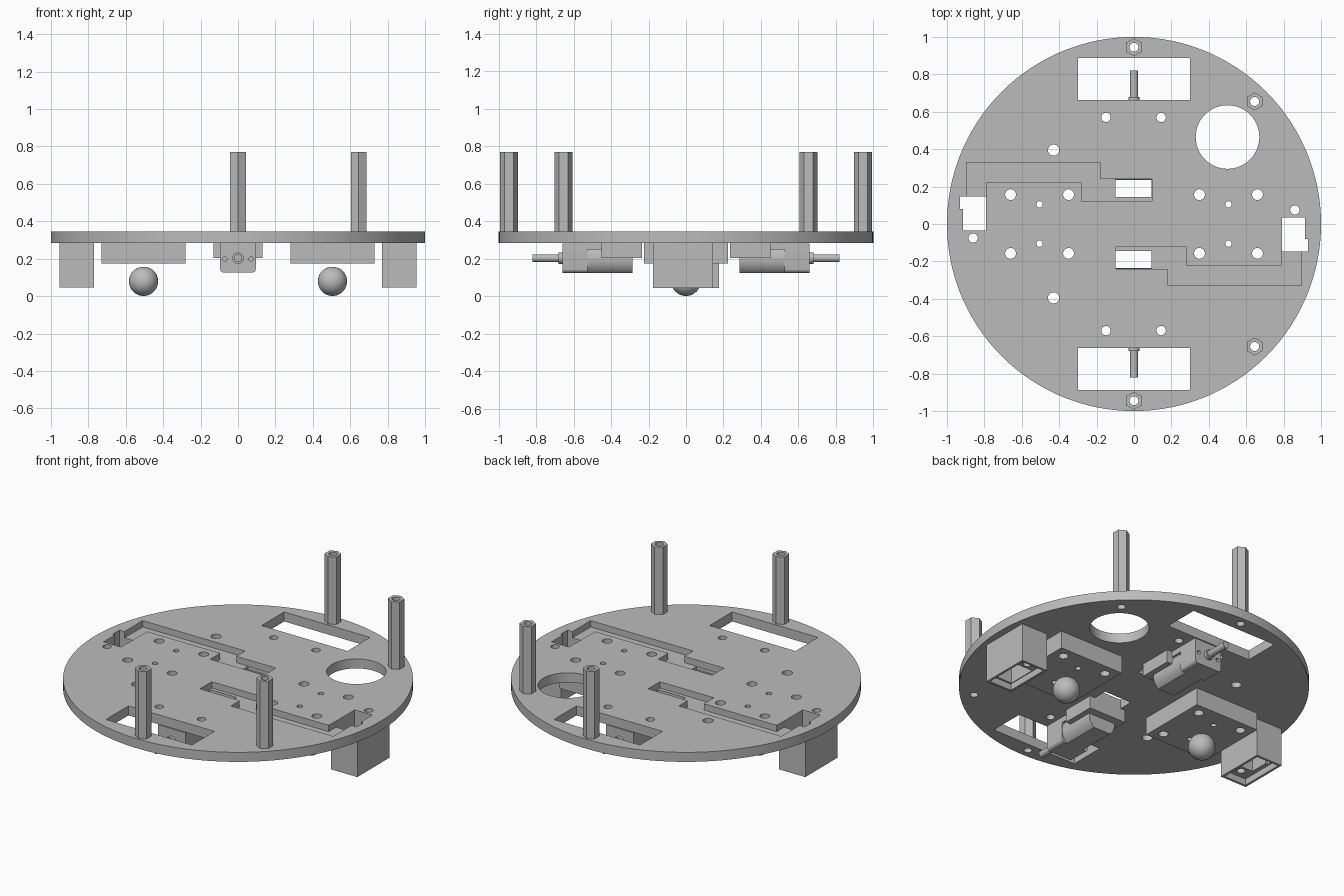
import bpy, bmesh, math
from mathutils import Matrix

cube = bpy.data.objects.get("Cube")
if cube:
    bpy.data.objects.remove(cube, do_unlink=True)

grey = bpy.data.materials.new("plain grey")
grey.use_nodes = True
grey.diffuse_color = (0.5, 0.5, 0.5, 1)
grey.node_tree.nodes["Principled BSDF"].inputs["Base Color"].default_value = (0.5, 0.5, 0.5, 1)


def finish(name, bm):
    bmesh.ops.recalc_face_normals(bm, faces=bm.faces)
    mesh = bpy.data.meshes.new(name)
    bm.to_mesh(mesh)
    bm.free()
    mesh.materials.append(grey)
    obj = bpy.data.objects.new(name, mesh)
    bpy.context.collection.objects.link(obj)
    return obj


def add_box(bm, x, y, z):
    size = [b - a for a, b in (x, y, z)]
    mid = [(a + b) / 2 for a, b in (x, y, z)]
    bmesh.ops.create_cube(bm, size=1, matrix=Matrix.Translation(mid) @ Matrix.Diagonal((*size, 1)))


def add_rod(bm, x, y, z, r, n=32, turn=0):
    m = Matrix.Translation((x, y, sum(z) / 2)) @ Matrix.Rotation(turn, 4, 'Z')
    bmesh.ops.create_cone(bm, cap_ends=True, segments=n, radius1=r, radius2=r, depth=z[1] - z[0], matrix=m)


def add_y_rod(bm, x, z, y, r, n=32):
    m = Matrix.Translation((x, sum(y) / 2, z)) @ Matrix.Rotation(math.pi / 2, 4, 'X')
    bmesh.ops.create_cone(bm, cap_ends=True, segments=n, radius1=r, radius2=r, depth=y[1] - y[0], matrix=m)


def add_prism(bm, points, z):
    face = bm.faces.new([bm.verts.new((x, y, z[0])) for x, y in points])
    out = bmesh.ops.extrude_face_region(bm, geom=[face])
    verts = [g for g in out["geom"] if isinstance(g, bmesh.types.BMVert)]
    bmesh.ops.translate(bm, verts=verts, vec=(0, 0, z[1] - z[0]))


def box(name, x, y, z):
    bm = bmesh.new()
    add_box(bm, x, y, z)
    return finish(name, bm)


def boolean(obj, cutters, operation='DIFFERENCE'):
    for c in cutters:
        mod = obj.modifiers.new("cut", 'BOOLEAN')
        mod.operation, mod.solver, mod.object = operation, 'EXACT', c
    deps = bpy.context.evaluated_depsgraph_get()
    mesh = bpy.data.meshes.new_from_object(obj.evaluated_get(deps))
    obj.modifiers.clear()
    obj.data = mesh


def remove(*objs):
    for o in objs:
        bpy.data.objects.remove(o, do_unlink=True)


def smooth(obj):
    bpy.ops.object.select_all(action='DESELECT')
    obj.select_set(True)
    bpy.context.view_layer.objects.active = obj
    bpy.ops.object.shade_smooth_by_angle(angle=math.radians(30))


BOTTOM, TOP, POST_TOP = 0.285, 0.345, 0.77
THROUGH = (-0.1, 1)
posts = [(0, 0.945), (0, -0.945), (0.645, 0.655), (0.645, -0.655)]

# Cutter for every round hole
bm = bmesh.new()
for x, y in posts:
    add_rod(bm, x, y, THROUGH, 0.024)
add_rod(bm, 0.5, 0.465, THROUGH, 0.17, 64)
for s in (1, -1):
    add_rod(bm, -0.43, 0.395 * s, THROUGH, 0.03)
    add_rod(bm, 0.86 * s, 0.075 * s, THROUGH, 0.025)
    for x in (-0.15, 0.145):
        add_rod(bm, x, 0.57 * s, THROUGH, 0.025)
    for x in (-0.66, -0.35, 0.35, 0.66):
        add_rod(bm, x, 0.157 * s, THROUGH, 0.029)
    for x in (-0.505, 0.505):
        add_rod(bm, x, 0.105 * s, THROUGH, 0.017)
holes = finish("hole_cutter", bm)

# Cutter for wheel windows, cable slots and sensor slots
bm = bmesh.new()
sensor_slot = [(0.79, 0.035), (0.79, -0.148), (0.93, -0.148), (0.93, -0.08), (0.913, -0.08), (0.913, 0.035)]
for s in (1, -1):
    add_box(bm, (-0.3, 0.3), sorted((0.663 * s, 0.888 * s)), THROUGH)
    add_box(bm, (-0.098, 0.093), sorted((0.145 * s, 0.238 * s)), THROUGH)
    add_prism(bm, [(x * s, y * s) for x, y in sensor_slot], THROUGH)
windows = finish("window_cutter", bm)

# Cutter for the two stepped cable channels
bm = bmesh.new()
channel = [(0.895, -0.145), (0.895, -0.328), (0.18, -0.328), (0.18, -0.24), (-0.097, -0.24),
           (-0.097, -0.122), (0.28, -0.122), (0.28, -0.222), (0.788, -0.222), (0.788, -0.145)]
for s in (1, -1):
    add_prism(bm, [(x * s, y * s) for x, y in channel], (TOP - 0.04, 1))
channels = finish("channel_cutter", bm)

# Round base plate
bm = bmesh.new()
add_rod(bm, 0, 0, (BOTTOM, TOP), 1, 128)
plate = finish("base_plate", bm)
boolean(plate, [windows, channels, holes])
smooth(plate)

# Hexagonal standoffs
for i, (x, y) in enumerate(posts):
    bm = bmesh.new()
    add_rod(bm, x, y, (TOP, POST_TOP), 0.048, 6)
    post = finish(f"standoff_{i + 1}", bm)
    if abs(max(v.co.y for v in post.data.vertices) - y - 0.048) > 0.001:
        post.data.transform(Matrix.Translation((x, y, 0)) @ Matrix.Rotation(math.pi / 6, 4, 'Z')
                            @ Matrix.Translation((-x, -y, 0)))
    boolean(post, [holes])

for s, side in ((1, "left"), (-1, "right")):
    # Caster mount block and ball
    mount = box(f"{side}_caster_mount", sorted((0.28 * s, 0.73 * s)), (-0.225, 0.225), (0.175, BOTTOM))
    boolean(mount, [holes])
    bm = bmesh.new()
    bmesh.ops.create_uvsphere(bm, u_segments=32, v_segments=20, radius=0.078,
                              matrix=Matrix.Translation((0.505 * s, 0, 0.079)))
    smooth(finish(f"{side}_caster_ball", bm))

    # Hollow sensor housing with a recessed underside
    housing = box(f"{side}_sensor_housing", sorted((0.77 * s, 0.955 * s)),
                  sorted((-0.175 * s, 0.145 * s)), (0.045, BOTTOM))
    recess = box("recess_cutter", sorted((0.785 * s, 0.94 * s)),
                 sorted((-0.16 * s, 0.13 * s)), (0, 0.085))
    boolean(housing, [recess, windows, holes])
    remove(recess)

for s, end in ((1, "back"), (-1, "front")):
    def span(a, b):
        return sorted((a * s, b * s))

    # Motor bracket
    box(f"{end}_bracket_clamp", (-0.13, 0.13), span(0.235, 0.45), (0.205, BOTTOM))
    box(f"{end}_bracket_bridge", (-0.095, 0.095), span(0.45, 0.655), (0.25, BOTTOM))

    # Motor can: round with flat top and bottom
    bm = bmesh.new()
    add_y_rod(bm, 0, 0.2, span(0.285, 0.525), 0.095, 48)
    for v in bm.verts:
        v.co.z = min(max(v.co.z, 0.125), 0.275)
    bmesh.ops.dissolve_limit(bm, angle_limit=0.01, verts=bm.verts, edges=bm.edges)
    smooth(finish(f"{end}_motor", bm))

    # Gearbox with rounded lower edges and two screw holes
    bm = bmesh.new()
    add_box(bm, (-0.095, 0.095), span(0.525, 0.66), (0.125, 0.28))
    low = [e for e in bm.edges if all(v.co.z < 0.13 for v in e.verts)
           and abs(e.verts[0].co.x - e.verts[1].co.x) < 0.01]
    bmesh.ops.bevel(bm, geom=low, offset=0.02, segments=4, profile=0.5, affect='EDGES')
    gearbox = finish(f"{end}_gearbox", bm)
    bm = bmesh.new()
    for x in (-0.07, 0.07):
        add_y_rod(bm, x, 0.198, span(0.63, 0.7), 0.012, 16)
    screws = finish("screw_cutter", bm)
    boolean(gearbox, [screws])
    remove(screws)
    smooth(gearbox)

    # Output shaft and collar
    bm = bmesh.new()
    add_y_rod(bm, 0, 0.203, span(0.65, 0.68), 0.03)
    add_y_rod(bm, 0, 0.203, span(0.66, 0.82), 0.021)
    smooth(finish(f"{end}_shaft", bm))

remove(holes, windows, channels)
